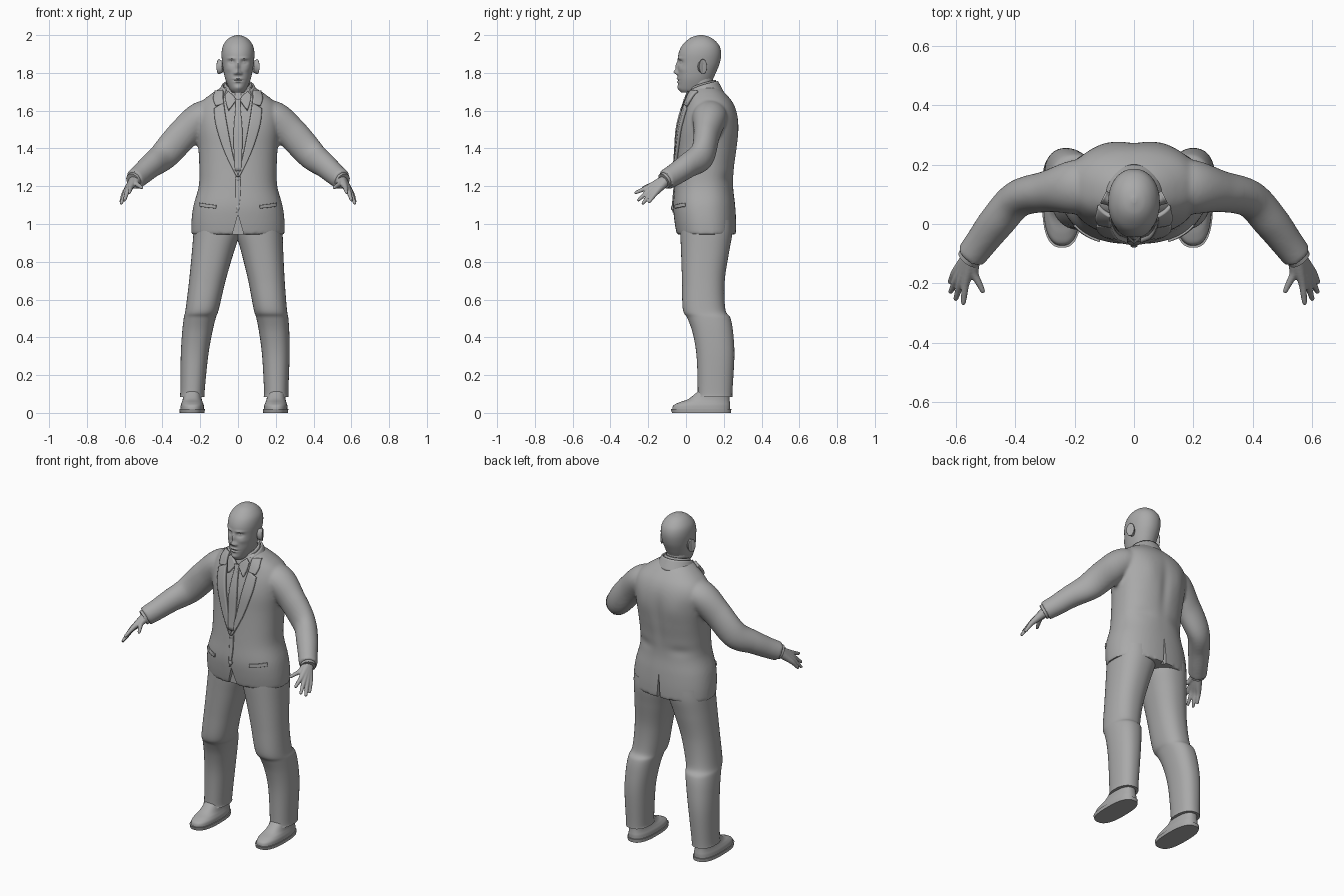
import bpy, bmesh, math
from mathutils import Vector
from mathutils.bvhtree import BVHTree

old = bpy.data.objects.get("Cube")
if old:
    bpy.data.objects.remove(old, do_unlink=True)

GREY = (0.4, 0.4, 0.4, 1)
mat = bpy.data.materials.new("plain grey")
mat.use_nodes = True
mat.diffuse_color = GREY
mat.node_tree.nodes["Principled BSDF"].inputs["Base Color"].default_value = GREY
parts = []


def finish(name, bm):
    bmesh.ops.recalc_face_normals(bm, faces=bm.faces)
    me = bpy.data.meshes.new(name)
    bm.to_mesh(me)
    bm.free()
    me.materials.append(mat)
    ob = bpy.data.objects.new(name, me)
    bpy.context.collection.objects.link(ob)
    parts.append(ob)
    return ob


def smooth_keys(keys, k):
    """Catmull-Rom interpolation through rows of numbers."""
    out = []
    for i in range(len(keys) - 1):
        p = [keys[max(i - 1, 0)], keys[i], keys[i + 1], keys[min(i + 2, len(keys) - 1)]]
        for j in range(k):
            t = j / k
            out.append([0.5 * (2 * b + (c - a) * t + (2 * a - 5 * b + 4 * c - d) * t * t
                               + (3 * b - a - 3 * c + d) * t ** 3) for a, b, c, d in zip(*p)])
    return out + [list(keys[-1])]


def loft(bm, keys, k=8, seg=48, power=2.0, along=False):
    """Rounded sections x, y, z, rx, ry; level, or square to the path when along."""
    rows = smooth_keys(keys, k)
    rings = []
    for i, (x, y, z, ra, rb) in enumerate(rows):
        a, b = Vector((1, 0, 0)), Vector((0, 1, 0))
        if along:
            t = Vector(rows[min(i + 1, len(rows) - 1)][:3]) - Vector(rows[max(i - 1, 0)][:3])
            a = t.cross(Vector((0, 0, 1))).normalized()
            b = a.cross(t).normalized()
        ring = []
        for s in range(seg):
            c, n = math.cos(math.tau * s / seg), math.sin(math.tau * s / seg)
            u = math.copysign(abs(c) ** (2 / power), c) * ra
            v = math.copysign(abs(n) ** (2 / power), n) * rb
            ring.append(bm.verts.new(Vector((x, y, z)) + a * u + b * v))
        rings.append(ring)
    for r, q in zip(rings, rings[1:]):
        for s in range(seg):
            bm.faces.new((r[s], r[s - 1], q[s - 1], q[s]))
    bm.faces.new(rings[0])
    bm.faces.new(rings[-1])


def level(rows):
    """Turn z, x0, x1, y0, y1 extents into loft keys."""
    return [((b + a) / 2, (d + c) / 2, z, (b - a) / 2, (d - c) / 2) for z, a, b, c, d in rows]


def bake(ob):
    dg = bpy.context.evaluated_depsgraph_get()
    me = bpy.data.meshes.new_from_object(ob.evaluated_get(dg))
    ob.modifiers.clear()
    ob.data = me


def blend(ob, voxel, rounds):
    m = ob.modifiers.new("Blend", "REMESH")
    m.mode, m.voxel_size = "VOXEL", voxel
    m = ob.modifiers.new("Soften", "SMOOTH")
    m.factor, m.iterations = 0.5, rounds
    bake(ob)


def bump(ob, spots, sign):
    """Push the front (-1) or back (1) by soft spots x, z, sx, sz, dy, mirrored in x."""
    for v in ob.data.vertices:
        if v.normal.y * sign > 0.1:
            x, z = abs(v.co.x), v.co.z
            v.co.y += sum(d * math.exp(-((x - a) / p) ** 2 - ((z - h) / q) ** 2)
                          for a, h, p, q, d in spots)


# Jacket with sleeves blended into the body
bm = bmesh.new()
torso = [(0.945, 0.247, -0.05, 0.265), (1.02, 0.246, -0.062, 0.265), (1.1, 0.235, -0.068, 0.26),
         (1.2, 0.208, -0.06, 0.25), (1.3, 0.205, -0.052, 0.256), (1.4, 0.21, -0.045, 0.27),
         (1.5, 0.222, -0.038, 0.278), (1.58, 0.225, -0.02, 0.272), (1.64, 0.2, 0.0, 0.25),
         (1.69, 0.14, 0.015, 0.21), (1.725, 0.085, 0.03, 0.17)]
loft(bm, level([(z, -w, w, f, b) for z, w, f, b in torso]), seg=64, power=2.3)
sleeve = [(0.1, 0.13, 1.58, 0.08, 0.07), (0.19, 0.125, 1.565, 0.092, 0.085),
          (0.29, 0.11, 1.475, 0.07, 0.084), (0.39, 0.085, 1.365, 0.063, 0.079),
          (0.46, 0.01, 1.31, 0.061, 0.066), (0.51, -0.055, 1.265, 0.055, 0.059),
          (0.55, -0.108, 1.233, 0.051, 0.055)]
for s in (1, -1):
    loft(bm, [(s * x, *r) for x, *r in sleeve], along=True)
jacket = finish("jacket", bm)
blend(jacket, 0.009, 6)
bump(jacket, [(0, 1.42, 0.03, 0.14, -0.008), (0.1, 1.5, 0.05, 0.08, 0.005),
              (0.12, 1.24, 0.06, 0.03, -0.006)], 1)

# Front hem opening and back vent
for name, w, top, y in (("hem_cutter", 0.035, 1.05, -0.07), ("vent_cutter", 0.012, 1.1, 0.275)):
    bm = bmesh.new()
    ends = [[bm.verts.new(p) for p in ((-w, y + d, 0.93), (w, y + d, 0.93), (0, y + d, top))]
            for d in (-0.035, 0.035)]
    for e in ends:
        bm.faces.new(e)
    for i in range(3):
        bm.faces.new((ends[0][i], ends[0][i - 1], ends[1][i - 1], ends[1][i]))
    cutter = finish(name, bm)
    m = jacket.modifiers.new("Cut", "BOOLEAN")
    m.operation, m.object, m.solver = "DIFFERENCE", cutter, "EXACT"
    bake(jacket)
    parts.remove(cutter)
    bpy.data.objects.remove(cutter)

bm = bmesh.new()
bm.from_mesh(jacket.data)
skin = BVHTree.FromBMesh(bm)
bm.free()


def front_y(x, z):
    hit = skin.ray_cast(Vector((x, -1, z)), Vector((0, 1, 0)))[0]
    return hit.y if hit else 0.04


def strip(name, edge_a, edge_b, thick, cols=6, place=None):
    """Cloth panel between two edges, laid on the jacket front."""
    a, b = smooth_keys(edge_a, 6), smooth_keys(edge_b, 6)
    bm = bmesh.new()
    grid = []
    for p, q in zip(a, b):
        row = [Vector(p).lerp(Vector(q), c / cols) for c in range(cols + 1)]
        grid.append([bm.verts.new(v if len(v) == 3 else
                                  (v.x, front_y(v.x, v.y) - thick / 2, v.y)) for v in row])
    for r, q in zip(grid, grid[1:]):
        for c in range(cols):
            bm.faces.new((r[c], r[c + 1], q[c + 1], q[c]))
    ob = finish(name, bm)
    m = ob.modifiers.new("Thickness", "SOLIDIFY")
    m.thickness, m.offset = thick, 0
    return ob


def sides(name, edge_a, edge_b, thick):
    for s, side in ((1, "left_"), (-1, "right_")):
        strip(side + name, [(s * x, z) for x, z in edge_a], [(s * x, z) for x, z in edge_b], thick)


sides("lapel", [(0.075, 1.64), (0.062, 1.55), (0.03, 1.38), (-0.002, 1.25)],
      [(0.125, 1.61), (0.115, 1.52), (0.07, 1.38), (0.008, 1.25)], 0.016)
sides("collar_front", [(0.078, 1.705), (0.078, 1.67), (0.076, 1.635)],
      [(0.118, 1.7), (0.128, 1.66), (0.118, 1.625)], 0.018)
sides("shirt_collar_wing", [(0.05, 1.7), (0.022, 1.675), (0.008, 1.655)],
      [(0.068, 1.68), (0.062, 1.635), (0.05, 1.6)], 0.016)
sides("pocket_flap", [(0.115, 1.1), (0.155, 1.105), (0.2, 1.112)],
      [(0.117, 1.082), (0.157, 1.086), (0.202, 1.092)], 0.008)
strip("tie", [(-0.016, 1.66), (-0.012, 1.625), (-0.024, 1.47), (-0.016, 1.28)],
      [(0.016, 1.66), (0.012, 1.625), (0.024, 1.47), (0.016, 1.28)], 0.018)
strip("jacket_closing_edge", [(-0.012, 1.25), (-0.012, 1.15), (-0.01, 1.06)],
      [(0.012, 1.25), (0.012, 1.15), (0.0, 1.06)], 0.006)

# Collars wrapped round the neck, open at the front
for name, top, low, drop, span in (("jacket_collar", (0.08, 1.755), (0.112, 1.695), 0.045, 2.3),
                                   ("shirt_collar", (0.068, 1.762), (0.073, 1.68), 0.06, 2.95)):
    edges = []
    for r, z in (top, low):
        turns = [span * (i / 12 - 1) for i in range(25)]
        edges.append([(r * math.sin(t), 0.085 + r * math.cos(t), z - drop * (t / span) ** 2)
                      for t in turns])
    strip(name, edges[0], edges[1], 0.01)

# Buttons on the closing edge
for i, z in enumerate((1.24, 1.085)):
    bm = bmesh.new()
    loft(bm, [(0, front_y(0, z) + d, z, r, r) for d, r in
              ((0.002, 0.012), (-0.008, 0.012), (-0.011, 0.007))], k=1, seg=20, along=True)
    finish("jacket_button_%d" % (i + 1), bm)

# Head with a modelled face
bm = bmesh.new()
skull = [(1.695, 0.03, -0.025, 0.11), (1.715, 0.046, -0.038, 0.125), (1.76, 0.065, -0.043, 0.14),
         (1.8, 0.075, -0.044, 0.158), (1.85, 0.083, -0.043, 0.178), (1.9, 0.087, -0.04, 0.186),
         (1.94, 0.081, -0.024, 0.178), (1.97, 0.063, 0.003, 0.155), (1.99, 0.038, 0.033, 0.125),
         (2.0, 0.008, 0.07, 0.09)]
loft(bm, level([(z, -w, w, f, b) for z, w, f, b in skull]), k=12, seg=112, power=2.1)
head = finish("head", bm)
bump(head, [(0, 1.835, 0.01, 0.024, -0.012), (0, 1.804, 0.013, 0.012, -0.02),
            (0.015, 1.798, 0.008, 0.008, -0.009), (0.034, 1.856, 0.017, 0.012, 0.014),
            (0.034, 1.855, 0.01, 0.006, -0.008), (0.034, 1.877, 0.022, 0.007, -0.006),
            (0.05, 1.82, 0.018, 0.015, -0.004), (0, 1.769, 0.02, 0.005, -0.007),
            (0, 1.752, 0.017, 0.005, -0.006), (0, 1.761, 0.025, 0.003, 0.004),
            (0, 1.722, 0.022, 0.012, -0.006)], -1)
bm = bmesh.new()
loft(bm, [(0, 0.09, 1.62, 0.066, 0.066), (0, 0.085, 1.7, 0.062, 0.062), (0, 0.08, 1.79, 0.06, 0.062)])
finish("neck", bm)

for s, side in ((1, "left_"), (-1, "right_")):
    # Ear: lobe body with a raised rim
    bm = bmesh.new()
    loft(bm, [(s * (0.078 + d), 0.078 + d / 2, 1.833, r * 0.6, r) for d, r in
              ((0, 0.03), (0.016, 0.036), (0.022, 0.04), (0.026, 0.037), (0.024, 0.03), (0.018, 0.015))],
         k=4, seg=32, along=True)
    finish(side + "ear", bm)

    # Hand: fingers run from the wrist and merge into a palm
    bm = bmesh.new()
    fingers = [((0.568, -0.2, 1.195), (0.576, -0.272, 1.163)), ((0.583, -0.194, 1.18), (0.602, -0.257, 1.122)),
               ((0.595, -0.182, 1.168), (0.62, -0.232, 1.105)), ((0.603, -0.164, 1.16), (0.622, -0.198, 1.113)),
               ((0.538, -0.168, 1.213), (0.507, -0.232, 1.19))]
    wrist = Vector((0.545, -0.1, 1.238))
    for knuckle, tip in fingers:
        k, t = Vector(knuckle), Vector(tip)
        path = [(wrist.lerp(k, 0.05), 0.028), (wrist.lerp(k, 0.55), 0.021), (k, 0.014),
                (k.lerp(t, 0.5), 0.011), (k.lerp(t, 0.93), 0.008), (t, 0.003)]
        loft(bm, [(s * p.x, p.y, p.z, r, r) for p, r in path], k=4, seg=16, along=True)
    blend(finish(side + "hand", bm), 0.004, 3)
    bm = bmesh.new()
    cuff = [(0.54, -0.095, 1.241, 0.042, 0.044), (0.557, -0.118, 1.227, 0.041, 0.043)]
    loft(bm, [(s * x, *r) for x, *r in cuff], k=2, seg=32, along=True)
    finish(side + "shirt_cuff", bm)

    # Trouser leg with the break at the knee
    def stance(rows):
        return [(x * s - 0.022 * max(0, 1 - z / 0.95), y, z, a, b) for x, y, z, a, b in level(rows)]

    bm = bmesh.new()
    loft(bm, stance([(0.085, 0.156, 0.288, 0.058, 0.245), (0.12, 0.157, 0.286, 0.062, 0.246),
                     (0.3, 0.143, 0.288, 0.056, 0.256), (0.42, 0.125, 0.284, 0.036, 0.25),
                     (0.5, 0.108, 0.277, 0.008, 0.236), (0.55, 0.092, 0.268, -0.017, 0.208),
                     (0.7, 0.06, 0.253, -0.021, 0.205), (0.85, 0.02, 0.242, -0.026, 0.228),
                     (0.95, -0.01, 0.236, -0.03, 0.245), (1.02, -0.01, 0.23, -0.03, 0.245)]), power=2.3)
    finish(side + "trouser_leg", bm)

    # Shoe: sole and low upper
    bm = bmesh.new()
    loft(bm, stance([(0, 0.155, 0.287, -0.074, 0.238), (0.02, 0.154, 0.288, -0.08, 0.24)]),
         k=1, power=2.6)
    finish(side + "shoe_sole", bm)
    bm = bmesh.new()
    loft(bm, stance([(0.018, 0.158, 0.284, -0.073, 0.234), (0.04, 0.16, 0.282, -0.066, 0.234),
                     (0.056, 0.166, 0.277, -0.035, 0.232), (0.075, 0.172, 0.272, 0.015, 0.23),
                     (0.12, 0.178, 0.268, 0.07, 0.228)]), k=5, power=2.5)
    finish(side + "shoe_upper", bm)

# Smooth shading with sharp edges kept
bpy.ops.object.select_all(action="DESELECT")
for ob in parts:
    ob.select_set(True)
bpy.context.view_layer.objects.active = jacket
bpy.ops.object.shade_smooth_by_angle(angle=math.radians(40))
